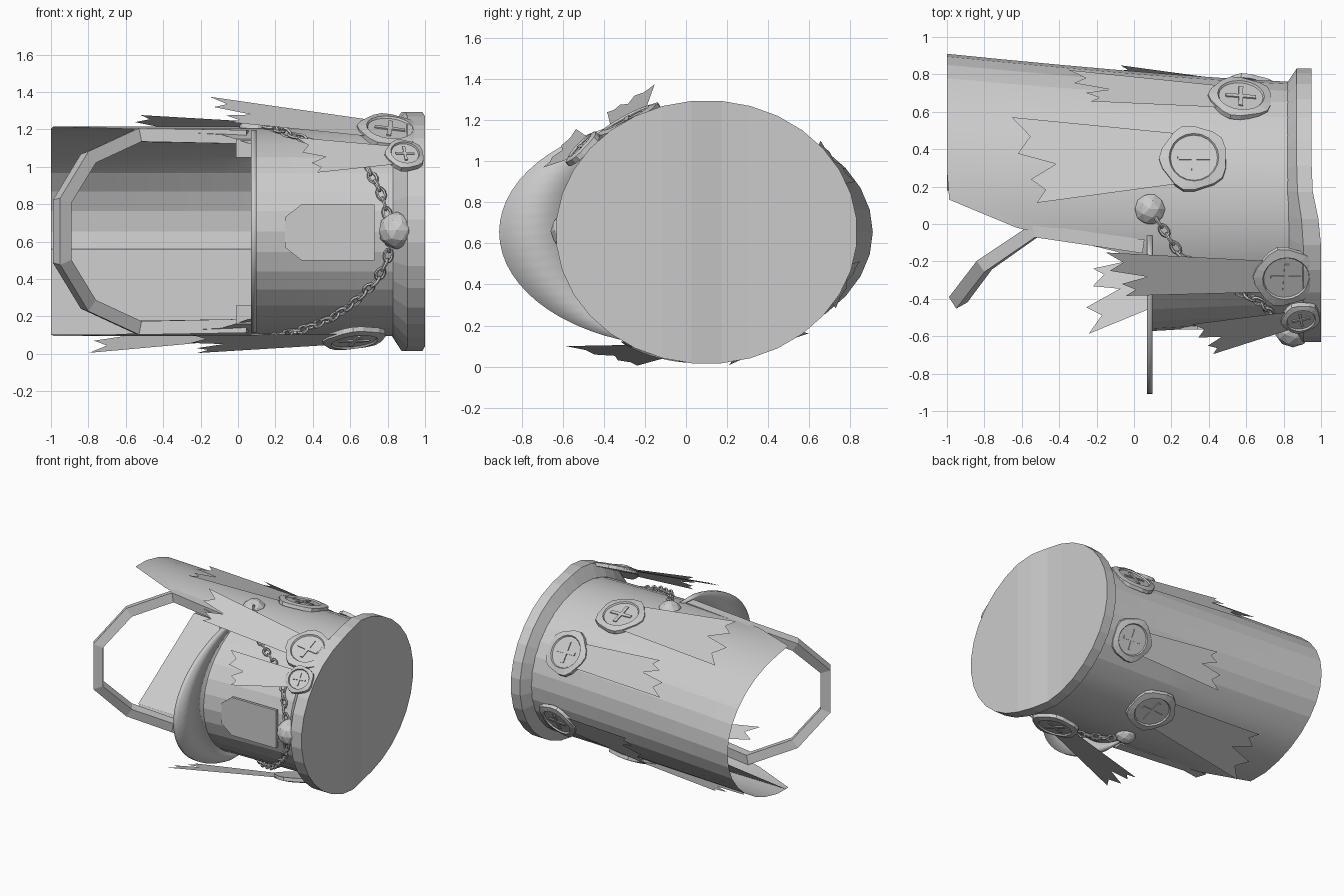
import bpy, bmesh, math
from mathutils import Vector, Matrix

if "Cube" in bpy.data.objects:
    bpy.data.objects.remove(bpy.data.objects["Cube"])

ZC = 0.655


def make(name, verts, faces, smooth=False, thick=0, offset=0):
    me = bpy.data.meshes.new(name)
    me.from_pydata([tuple(v) for v in verts], [], faces)
    bm = bmesh.new()
    bm.from_mesh(me)
    bmesh.ops.recalc_face_normals(bm, faces=bm.faces)
    bm.to_mesh(me)
    bm.free()
    ob = bpy.data.objects.new(name, me)
    bpy.context.collection.objects.link(ob)
    if thick:
        m = ob.modifiers.new("thickness", 'SOLIDIFY')
        m.thickness, m.offset = thick, offset
    if smooth:
        bpy.ops.object.select_all(action='DESELECT')
        ob.select_set(True)
        bpy.context.view_layer.objects.active = ob
        bpy.ops.object.shade_smooth_by_angle(angle=math.radians(11))
    return ob


def section(x):
    t = max(0, (0.85 - x) / 1.85)
    return 0.11 + 0.02 * t, 0.65 + 0.13 * t ** 1.3


def surf(x, a):
    c, r = section(x)
    return Vector((x, c + r * math.cos(a), ZC + 0.56 * math.sin(a)))


def normal_at(p):
    return Vector((0, (p.y - 0.12) / 0.67 ** 2, (p.z - ZC) / 0.56 ** 2)).normalized()


# Body shell lying along x, mouth cut away at the front left
N, R = 32, 6
verts, faces = [], []
for i in range(N):
    a = 2 * math.pi * i / N
    y = 0.125 + 0.675 * math.cos(a)
    s = (y + 0.14) / 0.27
    xl = 0.07 if s < 0 else -min(1, s) ** 0.66
    for j in range(R + 1):
        verts.append(surf(xl + (0.83 - xl) * j / R, a))
for i in range(N):
    k = (i + 1) % N
    for j in range(R):
        p, q = i * (R + 1) + j, k * (R + 1) + j
        faces.append((p, p + 1, q + 1, q))
make("body_shell", verts, faces, True)

# Flared base with a slightly bent end face
verts, faces = [], []
F = 32
for x, c, ry, rz, b in ((0.83, 0.11, 0.65, 0.56, 0.01), (0.905, 0.1, 0.735, 0.642, 0.035),
                        (1.0, 0.1, 0.735, 0.642, 0.05)):
    for i in range(F):
        a = 2 * math.pi * (i + 0.5) / F
        y = c + ry * math.cos(a)
        bend = b * min(1, max(0, (y + 0.04) / 0.24))
        verts.append((x - bend, y, ZC + rz * math.sin(a)))
for j in range(2):
    for i in range(F):
        k = (i + 1) % F
        faces.append((j * F + i, j * F + k, j * F + F + k, j * F + F + i))
for i in range(F // 2 - 1):
    faces.append((2 * F + i, 2 * F + i + 1, 3 * F - 2 - i, 3 * F - 1 - i))
make("base_flange", verts, faces)

# Crescent lip at the front of the mouth
verts, faces = [], []
M = 28
for i in range(M + 1):
    a = math.radians(105 + 150 * i / M)
    p = surf(0.085, a)
    o = Vector((0.085, 0.91 * math.cos(a), ZC + 0.56 * math.sin(a)))
    verts += [p, o]
    if i:
        faces.append((2 * i - 2, 2 * i - 1, 2 * i + 1, 2 * i))
make("mouth_lip", verts, faces, True, 0.03)

# Flat panel inside the lower back of the mouth
make("inner_panel", [(-1, 0.88, 0.56), (-1, 0.18, 0.105), (0.07, 0.16, 0.105), (0.07, 0.78, 0.56)],
     [(0, 1, 2, 3)])


# Angular carrying handle and its hinge brackets
def tube(name, pts, half):
    cu = bpy.data.curves.new(name, 'CURVE')
    cu.dimensions = '3D'
    cu.bevel_depth, cu.bevel_resolution, cu.use_fill_caps = half, 0, True
    sp = cu.splines.new('POLY')
    sp.use_smooth = False
    sp.points.add(len(pts) - 1)
    for q, p in zip(sp.points, pts):
        q.co = (*p, 1)
        q.tilt = math.pi / 4
    ob = bpy.data.objects.new(name, cu)
    bpy.context.collection.objects.link(ob)
    bpy.ops.object.select_all(action='DESELECT')
    ob.select_set(True)
    bpy.context.view_layer.objects.active = ob
    bpy.ops.object.convert(target='MESH')


half = [(0.05, -0.12, 0.505), (-0.53, -0.035, 0.515), (-0.8, -0.22, 0.39), (-0.94, -0.405, 0.16)]
pts = [(x, y, ZC + h) for x, y, h in half]
pts += [(x, y, ZC - h) for x, y, h in reversed(half)]
tube("handle", pts, 0.052)


def box(name, c, s):
    bm = bmesh.new()
    bmesh.ops.create_cube(bm, size=1, matrix=Matrix.Translation(c) @ Matrix.Diagonal((*s, 1)))
    me = bpy.data.meshes.new(name)
    bm.to_mesh(me)
    bm.free()
    bpy.context.collection.objects.link(bpy.data.objects.new(name, me))


for s in (1, -1):
    box("hinge_bracket", (0.03, -0.18, ZC + s * 0.445), (0.08, 0.08, 0.1))

# Front plaque, cut corners at its left end
outline = [(0.25, 0.57), (0.34, 0.5), (0.73, 0.5), (0.73, 0.8), (0.34, 0.8), (0.25, 0.73)]
make("front_plaque", [(x, -0.555, z) for x, z in outline], [tuple(range(6))], False, 0.02)


# Wax seals with forked ribbons
def seal(p, end, r, a, b):
    p, end = Vector(p), Vector(end)
    n = normal_at(p)
    u = end - p
    v = n.cross(u).normalized()
    n = u.cross(v).normalized()
    ud = u.normalized()
    shape = [(0, -a), (1, -b), (0.9, -0.55 * b), (0.97, -0.15 * b), (0.76, 0.1 * b),
             (0.9, 0.45 * b), (0.82, 0.7 * b), (0.87, b), (0, a)]
    make("seal_ribbon", [p + n * 0.005 + u * s + v * t for s, t in shape],
         [tuple(range(9))])
    K = 20
    rings = [(1, -0.012), (0.99, 0.015), (0.74, 0.025), (0.7, 0.015)]
    vs, fs = [], []
    for f, h in rings:
        for i in range(K):
            t = 2 * math.pi * i / K
            rr = r * f * (1 + (0.05 * math.cos(5 * t) if f > 0.9 else 0))
            vs.append(p + n * h + ud * rr * math.cos(t) + v * rr * math.sin(t))
    for j in range(3):
        for i in range(K):
            k = (i + 1) % K
            fs.append((j * K + i, j * K + k, j * K + K + k, j * K + K + i))
    fs += [tuple(range(K)), tuple(range(3 * K, 4 * K))]
    make("wax_seal", vs, fs)
    w, l = r * 0.07, r * 0.48
    for d, e in ((ud, v), (v, ud)):
        make("seal_cross_bar", [p + n * 0.018 + d * l * i + e * w * j
                                for i, j in ((-1, -1), (1, -1), (1, 1), (-1, 1))],
             [(0, 1, 2, 3)], False, 0.008)


seal((0.81, -0.28, 1.19), (-0.16, -0.265, 1.31), 0.17, 0.09, 0.13)
seal((0.89, -0.5, 1.06), (0.33, -0.62, 1.06), 0.105, 0.06, 0.13)
seal((0.62, -0.14, 0.085), (-0.29, -0.43, 0.055), 0.17, 0.09, 0.17)
seal((0.17, 0.4, 0.14), (-0.8, 0.4, 0.085), 0.18, 0.12, 0.21)
seal((0.57, 0.67, 0.95), (-0.35, 0.74, 1.0), 0.17, 0.09, 0.13)
seal((0.32, 0.35, 1.185), (-0.65, 0.34, 1.205), 0.18, 0.13, 0.24)
seal((0.62, 0.71, 0.42), (-0.18, 0.79, 0.4), 0.16, 0.08, 0.13)


# Faceted knobs where the chain is fixed
def knob(c, r):
    bm = bmesh.new()
    bmesh.ops.create_icosphere(bm, subdivisions=2, radius=r, matrix=Matrix.Translation(c))
    me = bpy.data.meshes.new("chain_knob")
    bm.to_mesh(me)
    bm.free()
    bpy.context.collection.objects.link(bpy.data.objects.new("chain_knob", me))


knob((0.085, 0.08, 1.175), 0.09)
knob((0.12, 0.05, 0.12), 0.08)
knob((0.85, -0.56, 0.66), 0.1)


# Chain links along a path hugging the front of the body
def chain(points, pitch=0.056):
    path = [Vector(p) for p in points]
    step, pos = 0.0, []
    for p, q in zip(path, path[1:]):
        d = q - p
        while step < d.length:
            pos.append((p + d.normalized() * step, d.normalized()))
            step += pitch
        step -= d.length
    vs, fs = [], []
    A, B = 10, 5
    for k, (c, t) in enumerate(pos):
        nn = normal_at(c)
        side = t.cross(nn).normalized()
        nn = side.cross(t)
        if k % 2:
            side, nn = nn, side
        base = len(vs)
        for i in range(A):
            ai = 2 * math.pi * i / A
            rad = t * math.cos(ai) * 0.034 + side * math.sin(ai) * 0.021
            for j in range(B):
                aj = 2 * math.pi * j / B
                vs.append(c + rad + rad.normalized() * 0.009 * math.cos(aj) + nn * 0.009 * math.sin(aj))
        for i in range(A):
            for j in range(B):
                i2, j2 = (i + 1) % A, (j + 1) % B
                fs.append((base + i * B + j, base + i2 * B + j, base + i2 * B + j2, base + i * B + j2))
    make("chain", vs, fs)


def hug(xz):
    out = []
    for x, deg in xz:
        p = surf(x, math.radians(deg))
        out.append(p + normal_at(p) * 0.02)
    return out


chain(hug([(0.1, 95), (0.25, 114), (0.45, 128), (0.68, 142), (0.76, 158), (0.82, 178)]))
chain(hug([(0.82, 182), (0.8, 195), (0.74, 207), (0.62, 221), (0.5, 233), (0.34, 245),
           (0.2, 256), (0.12, 266)]))
